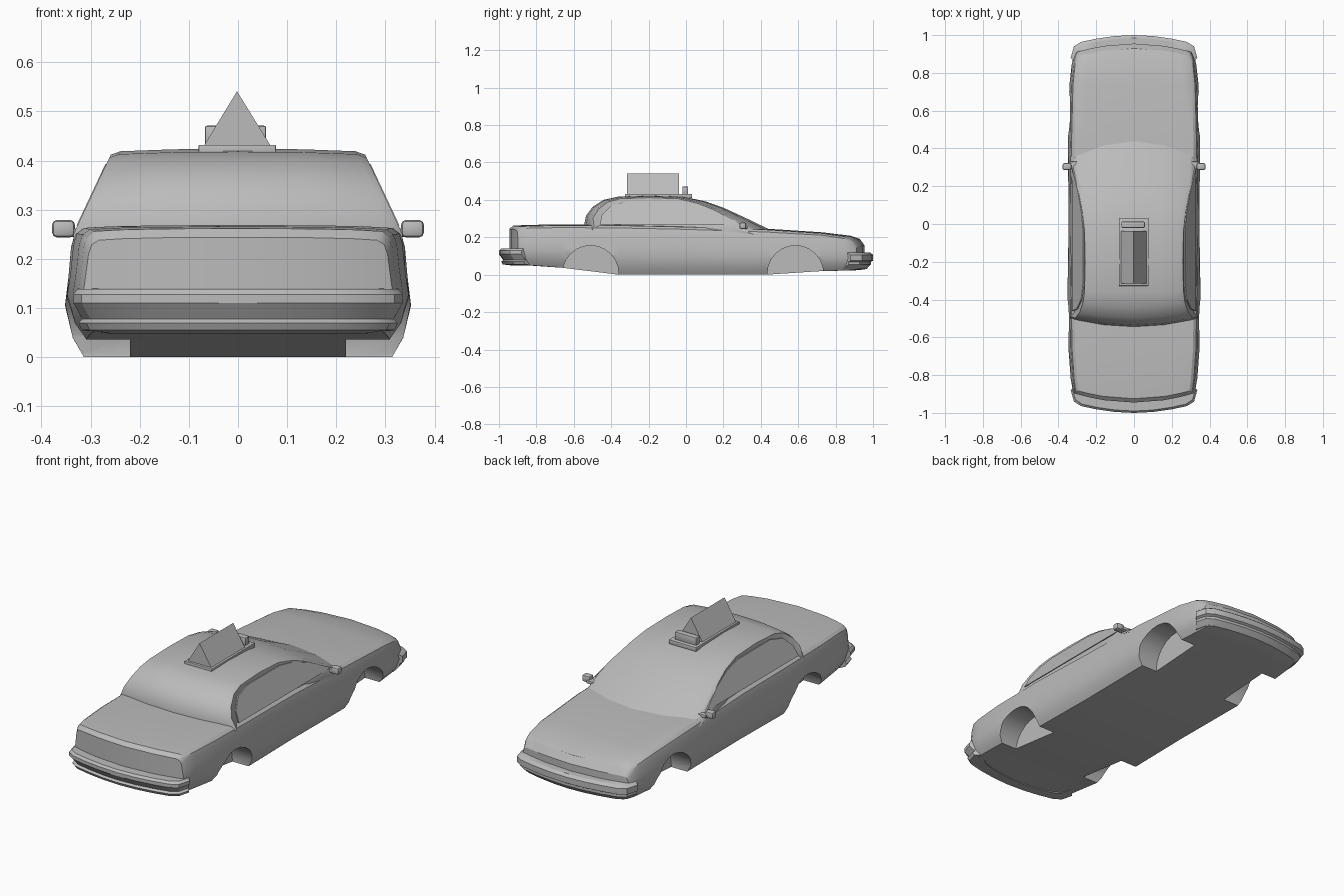
import bpy, bmesh, math
from mathutils import Matrix, Vector

old = bpy.data.objects.get("Cube")
if old:
    bpy.data.objects.remove(old, do_unlink=True)

grey = bpy.data.materials.new("plain grey")
grey.use_nodes = True
colour = (0.5, 0.5, 0.5, 1)
grey.diffuse_color = colour
grey.node_tree.nodes["Principled BSDF"].inputs["Base Color"].default_value = colour


def smooth(obj):
    bpy.ops.object.select_all(action='DESELECT')
    obj.select_set(True)
    bpy.context.view_layer.objects.active = obj
    bpy.ops.object.shade_smooth_by_angle(angle=math.radians(30))


def finish(bm, name):
    bmesh.ops.recalc_face_normals(bm, faces=bm.faces)
    mesh = bpy.data.meshes.new(name)
    bm.to_mesh(mesh)
    bm.free()
    mesh.materials.append(grey)
    obj = bpy.data.objects.new(name, mesh)
    bpy.context.collection.objects.link(obj)
    smooth(obj)
    return obj


def skin(bm, rings):
    """Join successive closed rings of vertices with quads."""
    for a, b in zip(rings, rings[1:]):
        n = len(a)
        for i in range(n):
            j = (i + 1) % n
            bm.faces.new((a[i], a[j], b[j], b[i]))


def loft(name, halves):
    """Symmetric closed loft; each half section runs bottom centre to top centre."""
    bm = bmesh.new()
    rings = []
    for half in halves:
        mirrored = [(-x, y, z) for x, y, z in half[-2:0:-1]]
        rings.append([bm.verts.new(p) for p in half + mirrored])
    skin(bm, rings)
    n = len(halves[0])
    for ring in (rings[0], rings[-1]):
        for i in range((n - 1) // 2):
            quad = (i, i + 1, n - 2 - i, n - 1 - i)
            for ids in (quad, [-k for k in quad]):
                bm.faces.new([ring[k] for k in dict.fromkeys(ids)])
    return finish(bm, name)


def box(name, low, high, bevel):
    bm = bmesh.new()
    low, high = Vector(low), Vector(high)
    size = high - low
    bmesh.ops.create_cube(bm, size=1, matrix=Matrix.Translation((low + high) / 2)
                          @ Matrix.Diagonal((*size, 1)))
    bmesh.ops.bevel(bm, geom=bm.edges[:], offset=bevel, segments=2,
                    profile=0.5, affect='EDGES')
    finish(bm, name)


# Lower body: stations of y, half width, floor height, deck height
stations = [
    (-.945, .315, .055, .238), (-.925, .325, .053, .256), (-.85, .335, .05, .26),
    (-.66, .347, .037, .263), (-.36, .352, 0, .263), (0, .346, 0, .255),
    (.43, .35, 0, .24), (.735, .342, .02, .220), (.88, .33, .022, .202),
    (.93, .322, .025, .185), (.955, .312, .03, .15)]
side = [(.89, 0), (.955, .15), (1, .4), (.98, .62), (.965, .85), (.945, .95), (.9, 1)]


def body_section(y, w, low, top):
    half = [(0, low), (.5 * w, low), (.75 * w, low)]
    half += [(f * w, low + t * (top - low)) for f, t in side]
    half += [(.75 * w, top + .003), (.5 * w, top + .005), (0, top + .006)]
    blend = min(max((abs(y) - .75) / .18, 0), 1)
    bow = math.copysign(.05 * blend, y)
    return [(x, y - bow * (x / .32) ** 2, z) for x, z in half]


body = loft("body", [body_section(*s) for s in stations])

# Wheel wells cut into the flanks
for y in (-.51, .585):
    for s in (-1, 1):
        bm = bmesh.new()
        bmesh.ops.create_cone(bm, cap_ends=True, segments=24, radius1=.15, radius2=.15,
                              depth=.24, matrix=Matrix.Translation((s * .34, y, .006))
                              @ Matrix.Rotation(math.pi / 2, 4, 'Y'))
        cutter = finish(bm, "wheel_well_cutter")
        cutter.hide_render = True
        mod = body.modifiers.new("wheel well", 'BOOLEAN')
        mod.operation, mod.solver, mod.object = 'DIFFERENCE', 'EXACT', cutter
        bpy.context.view_layer.update()
        graph = bpy.context.evaluated_depsgraph_get()
        cut = bpy.data.meshes.new_from_object(body.evaluated_get(graph))
        body.modifiers.clear()
        body.data = cut
        bpy.data.objects.remove(cutter, do_unlink=True)
smooth(body)

# Cabin: stations of y, centre height, bow of the glass
roofline = [
    (-.545, .262, .04), (-.535, .315, .04), (-.5, .362, .04), (-.44, .4, .03),
    (-.36, .418, .01), (-.2, .424, 0), (-.02, .418, -.03), (.1, .393, -.05),
    (.2, .358, -.06), (.33, .298, -.07), (.46, .235, -.08)]


def side_x(z):
    return .335 - max(z - .25, 0) * .47


def cabin_section(y, top, bow):
    edge = top - .012
    w = min(side_x(edge), .32)
    half = [(0, .18), (.16, .18), (.32, .18), (min(.335, w + .03), min(edge - .01, .25)),
            (w, edge), (w - .02, top - .005), (.5 * w, top - .001), (0, top)]
    return [(x, y + bow * (x / .32) ** 2, z) for x, z in half]


loft("cabin", [cabin_section(*s) for s in roofline])

# Side windows: thin plates lying on the sloping cabin sides
outline = [(.3, .268), (.17, .335), (.06, .375), (-.04, .393), (-.31, .393),
           (-.4, .37), (-.45, .32), (-.46, .268)]
for s, name in ((1, "left_window"), (-1, "right_window")):
    bm = bmesh.new()
    loops = [[bm.verts.new((s * (side_x(z) + d), y, z)) for y, z in outline]
             for d in (-.004, .002)]
    skin(bm, loops)
    bm.faces.new(loops[0])
    bm.faces.new(loops[1])
    finish(bm, name)

# Bumpers: a section of inset and height swept round each end
path = [(0, 1), (.1, .995), (.2, .981), (.28, .964), (.318, .94), (.335, .88)]
path = [(-x, y) for x, y in path[:0:-1]] + path
rear_section = [(.08, .14), (.01, .139), (0, .128), (0, .11), (.022, .078),
                (.012, .07), (.02, .055), (.08, .048)]
front_section = [(.08, .122), (.015, .118), (0, .106), (0, .075), (.012, .068),
                 (.012, .055), (.035, .03), (.08, .024)]
for s, name, section in ((-1, "rear_bumper", rear_section), (1, "front_bumper", front_section)):
    bm = bmesh.new()
    rings = [[bm.verts.new((x * (1 - d / .4), s * (y - d), z)) for d, z in section]
             for x, y in path]
    skin(bm, rings)
    bm.faces.new(rings[0])
    bm.faces.new(rings[-1])
    finish(bm, name)

# Door mirrors with short arms
for s, name in ((1, "left"), (-1, "right")):
    xs = sorted((s * .332, s * .378))
    box(name + "_mirror", (xs[0], .285, .244), (xs[1], .322, .279), .009)
    xs = sorted((s * .29, s * .345))
    box(name + "_mirror_arm", (xs[0], .29, .245), (xs[1], .33, .262), .004)

# Roof sign: base plate, ridged sign and small front lamp
box("sign_base", (-.08, -.327, .41), (.077, .032, .432), .002)
bm = bmesh.new()
ends = [[bm.verts.new((x, y, z)) for x, z in ((-.069, .431), (.066, .431), (-.002, .541))]
        for y in (-.315, -.037)]
skin(bm, ends)
bm.faces.new(ends[0])
bm.faces.new(ends[1])
finish(bm, "roof_sign")
box("sign_lamp", (-.067, -.02, .428), (.057, .012, .471), .004)
